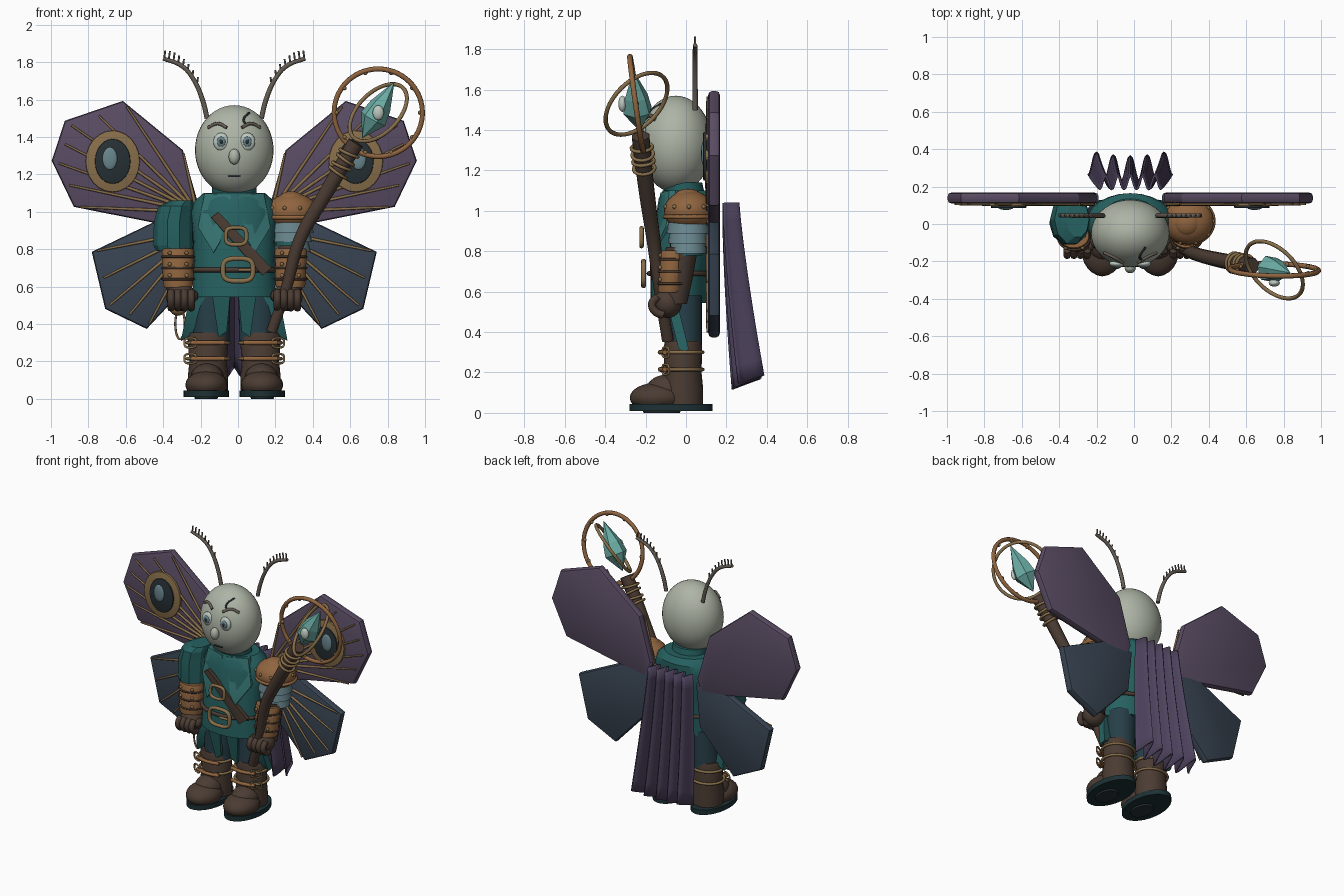
import bpy, bmesh, random
from math import sin, cos, pi, sqrt
from mathutils import Vector, Matrix

if "Cube" in bpy.data.objects:
    bpy.data.objects.remove(bpy.data.objects["Cube"])

random.seed(2)
COL = dict(skin=(.42, .46, .38), teal=(.02, .12, .12), lapel=(.035, .17, .165), purple=(.1, .072, .125),
           cape=(.075, .055, .11), slate=(.04, .058, .085), brown=(.07, .045, .033), leather=(.28, .13, .05),
           gold=(.25, .16, .07), crystal=(.15, .42, .38), pale=(.14, .24, .27), dark=(.02, .03, .035),
           taupe=(.13, .11, .09), trouser=(.02, .05, .065), sole=(.012, .03, .035), eye=(.5, .58, .52))
MATS = {}
for k, c in COL.items():
    MATS[k] = bpy.data.materials.new(k)
    MATS[k].diffuse_color = (*c, 1)


def add(name, data, mat):
    o = bpy.data.objects.new(name, data)
    data.materials.append(MATS[mat])
    bpy.context.collection.objects.link(o)
    return o


def finish(name, bm, mat, angle=.6):
    bmesh.ops.recalc_face_normals(bm, faces=bm.faces)
    me = bpy.data.meshes.new(name)
    bm.to_mesh(me)
    bm.free()
    if angle:
        me.shade_smooth()
        me.set_sharp_from_angle(angle=angle)
    return add(name, me, mat)


def ball(name, c, r, mat, seg=20):
    bm = bmesh.new()
    bmesh.ops.create_uvsphere(bm, u_segments=seg, v_segments=max(6, seg * 2 // 3), radius=1)
    bm.transform(Matrix.Translation(c) @ Matrix.Diagonal((*r, 1)))
    return finish(name, bm, mat, 1.2)


def loft(name, rings, mat, n=20, angle=.6):
    """Stack of horizontal ellipses (cx, cy, z, rx, ry)."""
    bm = bmesh.new()
    vs = [[bm.verts.new((cx + rx * cos(2 * pi * i / n), cy + ry * sin(2 * pi * i / n), z)) for i in range(n)]
          for cx, cy, z, rx, ry in rings]
    for a, b in zip(vs, vs[1:]):
        for i in range(n):
            bm.faces.new((a[i], a[(i + 1) % n], b[(i + 1) % n], b[i]))
    bm.faces.new(vs[0])
    bm.faces.new(vs[-1])
    return finish(name, bm, mat, angle)


def plate(name, pts, y, t, mat, bevel=0., bend=lambda x, z: 0):
    """Polygon in x, z given thickness t backwards from y."""
    bm = bmesh.new()
    f = bm.faces.new([bm.verts.new((x, y + bend(x, z), z)) for x, z in pts])
    g = bmesh.ops.extrude_face_region(bm, geom=[f])['geom']
    bmesh.ops.translate(bm, verts=[v for v in g if isinstance(v, bmesh.types.BMVert)], vec=(0, t, 0))
    if bevel:
        rim = [e for e in bm.edges if abs(e.verts[0].co.y - e.verts[1].co.y) < t * .5]
        bmesh.ops.bevel(bm, geom=rim, offset=bevel, segments=2, affect='EDGES', profile=.5)
    return finish(name, bm, mat, .5)


def tube(name, pts, r, mat, radii=None, cyclic=False):
    cu = bpy.data.curves.new(name, 'CURVE')
    cu.dimensions, cu.bevel_depth, cu.bevel_resolution = '3D', r, 2
    cu.resolution_u, cu.use_fill_caps = (3 if cyclic else 5), True
    sp = cu.splines.new('BEZIER')
    sp.bezier_points.add(len(pts) - 1)
    for i, p in enumerate(pts):
        b = sp.bezier_points[i]
        b.co, b.radius = p, (radii[i] if radii else 1)
        b.handle_left_type = b.handle_right_type = 'AUTO'
    sp.use_cyclic_u = cyclic
    return add(name, cu, mat)


def ring(name, c, normal, r, thick, mat, ry=None, n=16, power=1.):
    q = Vector(normal).to_track_quat('Z', 'Y')
    sg = lambda v: abs(v) ** power * (1 if v > 0 else -1)
    pts = [Vector(c) + q @ Vector((r * sg(cos(2 * pi * i / n)), (ry or r) * sg(sin(2 * pi * i / n)), 0)) for i in range(n)]
    return tube(name, pts, thick, mat, cyclic=True)


def disc(name, c, rx, rz, t, mat):
    plate(name, [(c[0] + rx * cos(2 * pi * i / 24), c[2] + rz * sin(2 * pi * i / 24)) for i in range(24)], c[1], t, mat, t * .3)


# head and face
ball("head", (0, -.05, 1.33), (.21, .18, .24), "skin", 36)
face_y = lambda x, z: -.05 - .18 * sqrt(max(0, 1 - (x / .21) ** 2 - ((z - 1.33) / .24) ** 2))
ball("nose", (0, -.235, 1.295), (.03, .028, .042), "skin")
tube("mouth", [(x, face_y(x, 1.19) - .002, 1.19) for x in (-.032, 0, .032)], .005, "dark")
tube("brow_scar", [(x, face_y(x, z) - .002, z) for x, z in ((.08, 1.53), (.05, 1.49), (.06, 1.47))], .006, "dark")

UPPER = [(.18, 1.0), (.275, 1.33), (.596, 1.593), (.906, 1.487), (.976, 1.273), (.858, 1.027), (.22, .9)]
LOWER = [(.17, .96), (.42, .95), (.762, .786), (.69, .481), (.468, .374), (.2, .66)]
for s in (-1, 1):
    ball("eye_white", (s * .07, face_y(.07, 1.375) + .004, 1.375), (.042, .02, .048), "eye")
    ball("iris", (s * .07, face_y(.07, 1.375) - .012, 1.375), (.023, .01, .027), "pale")
    ball("pupil", (s * .07, face_y(.07, 1.375) - .019, 1.375), (.011, .006, .013), "dark", 12)
    tube("eyebrow", [(s * x, face_y(x, z) - .004, z) for x, z in ((.04, 1.45), (.09, 1.472), (.14, 1.45))], .009, "taupe")
    # feathered antennae
    path = [(.145, 1.5), (.17, 1.6), (.225, 1.72), (.28, 1.78), (.38, 1.82)]
    tube("antenna", [(s * x, .045, z) for x, z in path], .012, "taupe", [1.1, 1.1, 1, 1, .9])
    for i in range(8):
        x = .2 + i * .025
        z = 1.675 + 1.65 * (x - .2) - 4.8 * (x - .2) ** 2
        tube("antenna_barb", [(s * x, .045, z), (s * (x - .006), .045, z + .045)], .005, "taupe")
    # wings with veins and eye spots
    for nm, poly, mat, root in (("upper", UPPER, "purple", (.2, 1.)), ("lower", LOWER, "slate", (.19, .9))):
        plate(nm + "_wing", [(s * x, z) for x, z in poly], .11, .058, mat, .018)
        ends = [(a + .0, b) for a, b in poly[1:-1]]
        ends += [((a[0] + b[0]) / 2, (a[1] + b[1]) / 2) for a, b in zip(ends[1:], ends[2:])]
        for a, b in ends:
            p = [(s * (root[0] + (a - root[0]) * f), .106, root[1] + (b - root[1]) * f) for f in (0, .5, .95)]
            tube(nm + "_wing_vein", p, .008, "gold", [1.3, 1, .7])
    disc("wing_spot_rim", (s * .65, .095, 1.27), .145, .165, .02, "gold")
    disc("wing_spot", (s * .65, .085, 1.27), .095, .12, .02, "dark")
    ball("wing_spot_gleam", (s * .665, .087, 1.285), (.04, .012, .06), "pale")
    # trousers and boots
    loft("trouser_leg", [(s * .125, -.01, .3, .098, .09), (s * .12, -.01, .58, .1, .09)], "trouser")
    loft("boot_shaft", [(s * .14, -.015, .04, .105, .1), (s * .14, -.02, .12, .108, .105), (s * .14, -.015, .2, .1, .092),
                        (s * .14, -.015, .33, .11, .095), (s * .14, -.015, .355, .1, .088)], "brown")
    ball("boot_toe", (s * .148, -.14, .075), (.113, .138, .075), "brown", 24)
    ball("boot_instep", (s * .145, -.09, .11), (.09, .11, .08), "brown")
    loft("boot_sole", [(s * .15, -.075, .01, .122, .205), (s * .15, -.075, .045, .122, .205)], "sole", 28)
    loft("sole_pad", [(s * .15, -.12, 0, .06, .09), (s * .15, -.12, .012, .065, .095)], "dark")
    tube("toe_seam", [(s * .148 + .11 * x, -.17, .125 - .05 * x * x) for x in (-.8, -.4, 0, .4, .8)], .004, "gold")
    for z in (.3, .215):
        ring("boot_strap", (s * .14, -.017, z), (0, 0, 1), .112, .009, "gold", .1)
        tube("boot_strap_bar", [(s * .05, -.115, z), (s * .14, -.128, z), (s * .23, -.105, z)], .012, "leather")
        ring("boot_buckle", (s * .235, -.1, z), (s * .5, -1, 0), .035, .006, "gold", .025, 12, .6)
    # coat panels and lapels
    plate("coat_front_panel", [(s * x, z) for x, z in ((.02, .57), (.12, .57), (.085, .33), (.04, .36))], -.15, .02, "teal", 0,
          lambda x, z: .2 * (.57 - z))
    plate("coat_side_panel", [(s * x, z) for x, z in ((.15, .57), (.235, .57), (.285, .31), (.225, .34))], -.1, .05, "teal", .01,
          lambda x, z: .25 * (.57 - z))
    plate("lapel", [(s * x, z) for x, z in ((.015, 1.09), (.16, 1.1), (.195, .92), (.11, .78), (.075, .84))], -.185, .035, "lapel",
          .006, lambda x, z: .2 * (z - .8) + 1.6 * x * x)
    # arms
    loft("upper_arm", [(s * .3, .0, .78, .08, .08), (s * .3, .02, 1.02, .08, .1)], "teal")
    loft("forearm", [(s * .3, -.05, .54, .055, .055), (s * .3, -.04, .66, .072, .072), (s * .305, -.02, .82, .075, .08)], "brown")
    loft("bracer", [(s * .3, -.078, .595, .074, .06), (s * .3, -.075, .61, .08, .065), (s * .302, -.065, .79, .086, .068),
                    (s * .302, -.065, .805, .08, .062)], "leather")
    for z in (.64, .7, .76):
        ring("bracer_band", (s * .301, -.07, z), (0, 0, 1), .085, .006, "brown", .069)
        for dx in (-.045, .045):
            ball("bracer_stud", (s * .3 + dx, -.128, z + .02), (.011, .01, .011), "gold", 8)
    ball("fist", (s * .285, -.09, .545), (.08, .07, .075), "brown")
    for i in range(4):
        x = s * (.23 + i * .036)
        tube("finger", [(x, -.14, .575), (x, -.168, .54), (x, -.15, .5), (x, -.11, .485)], .02, "brown")
    ball("thumb", (s * .215, -.11, .55), (.022, .04, .03), "brown", 12)

# tunic, belt, strap, buckles
loft("tunic", [(0, -.035, .545, .225, .14), (0, -.03, .7, .215, .145), (0, -.01, .88, .22, .155),
               (0, .01, 1.0, .235, .155), (0, .015, 1.06, .21, .15), (0, .01, 1.1, .165, .125)], "teal", 24)
loft("neck", [(0, 0, 1.05, .12, .1), (0, -.02, 1.14, .12, .1)], "teal")
ring("belt", (0, -.03, .69), (0, 0, 1), .222, .013, "brown", .152)
plate("chest_strap", [(-.125, .97), (-.085, 1.0), (.2, .7), (.15, .66)], -.205, .03, "brown", .006, lambda x, z: 1.2 * x * x)
ring("belt_buckle", (.02, -.21, .69), (0, -1, 0), .08, .013, "gold", .06, 16, .6)
ring("strap_buckle", (.01, -.22, .87), (0, -1, 0), .055, .011, "gold", .045, 16, .6)
tube("buckle_pin", [(.02, -.21, .69), (.1, -.205, .69)], .009, "gold")
ball("hip_pouch", (-.3, -.03, .48), (.045, .04, .035), "gold", 12)
ring("pouch_cord", (-.29, -.02, .4), (0, -1, 0), .025, .006, "gold", .08)

# loose sleeve on one arm, pauldron and bands on the other
loft("sleeve", [(-.32, -.01, .79, .095, .1), (-.325, .0, .82, .107, .115), (-.325, .02, .95, .105, .135),
                (-.31, .025, 1.03, .095, .135), (-.28, .025, 1.06, .06, .1)], "teal", 10, .3)
ball("pauldron", (.31, .015, 1.0), (.137, .125, .1), "leather", 24)
ball("pauldron_cap", (.305, .01, 1.05), (.08, .08, .06), "leather")
ring("pauldron_rim", (.312, .015, .97), (0, 0, 1), .133, .011, "leather", .12)
for i in range(10):
    a = 2 * pi * i / 10
    ball("pauldron_stud", (.31 + .132 * cos(a), .015 + .121 * sin(a), 1.02), (.011, .011, .011), "gold", 8)
for i in range(3):
    z, r = .9 - .05 * i, .115 - .008 * i
    loft("arm_band", [(.31, .01, z - .012, r, r * .93), (.31, .01, z + .05, r - .015, r * .85)], "pale")

# pleated cape
bm = bmesh.new()
NC, NR = 60, 10
grid = []
for j in range(NR + 1):
    t = j / NR
    row = []
    for i in range(NC + 1):
        u = 2 * i / NC - 1
        f = cos(5 * pi * u)
        row.append(bm.verts.new((u * (.165 + .06 * t), .222 + .075 * t ** 1.4 + (.036 + .03 * t) * f + .03 * u * u * t,
                                 1.04 - .9 * t + t * (.025 * f + .03 * u * u))))
    grid.append(row)
for a, b in zip(grid, grid[1:]):
    for i in range(NC):
        bm.faces.new((a[i], a[i + 1], b[i + 1], b[i]))
cape = finish("cape", bm, "cape")
m = cape.modifiers.new("thickness", 'SOLIDIFY')
m.thickness, m.offset = .012, 0

# staff with rings and crystal
tube("staff", [(.2, -.09, .36), (.275, -.125, .58), (.35, -.16, .85), (.49, -.195, 1.1), (.65, -.225, 1.37)], .036, "brown",
     [.85, .85, 1, 1.15, 1.3])
axis = Vector((.16, -.03, .28)).normalized()
for i in range(4):
    ring("staff_binding", Vector((.555, -.207, 1.21)) + axis * (.04 * i), axis + Vector((.12 * (-1) ** i, 0, 0)), .052, .009, "gold")
hub = Vector((.77, -.245, 1.53))
ring("staff_outer_ring", hub, (.02, 1, .14), .236, .014, "leather", n=24)
ring("staff_inner_ring", hub, (1, 1, -1), .187, .011, "gold", n=24)
for i in range(10):
    a = 2 * pi * i / 10
    ball("ring_stud", hub + Vector((.224 * cos(a), -.03 * sin(a), .224 * sin(a))), (.012, .012, .012), "gold", 8)
bm = bmesh.new()
for part, r1, r2, d, off in ((0, 0, .075, .12, -.115), (1, .075, .06, .08, -.015), (2, .06, 0, .15, .1)):
    bmesh.ops.create_cone(bm, segments=6, radius1=r1, radius2=r2, depth=d, cap_ends=False, matrix=Matrix.Translation((0, 0, off)))
bmesh.ops.remove_doubles(bm, verts=bm.verts, dist=.002)
bm.transform(Matrix.Translation(hub + Vector((0, 0, .015))) @ axis.to_track_quat('Z', 'Y').to_matrix().to_4x4())
finish("crystal", bm, "crystal", 0)
ball("crystal_glow", hub + Vector((0, -.07, 0)), (.03, .02, .04), "eye")

# curves to meshes, then centre the whole figure
bpy.ops.object.select_all(action='DESELECT')
curves = [o for o in bpy.context.scene.objects if o.type == 'CURVE']
for o in curves:
    o.select_set(True)
bpy.context.view_layer.objects.active = curves[0]
bpy.ops.object.convert(target='MESH')
for o in bpy.context.scene.objects:
    o.location.x -= .02
    if o.type == 'MESH' and len(o.data.polygons) and o in curves:
        o.data.shade_smooth()
        o.data.set_sharp_from_angle(angle=1.0)

for m in bpy.data.materials:
    if m.users and not m.is_grease_pencil:
        m.use_nodes = True
        m.node_tree.nodes["Principled BSDF"].inputs["Base Color"].default_value = m.diffuse_color
